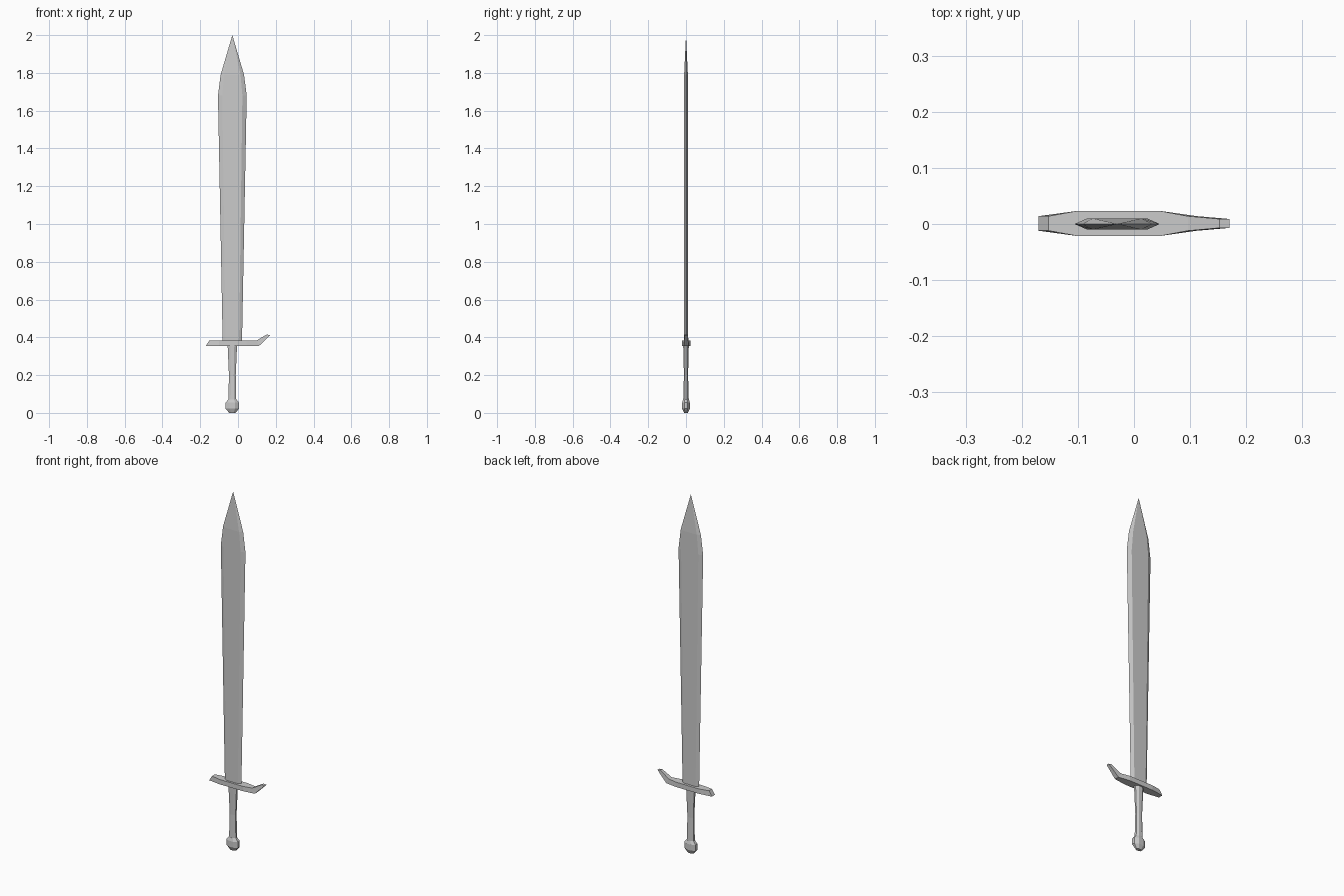
import bpy, bmesh, math

if "Cube" in bpy.data.objects:
    bpy.data.objects.remove(bpy.data.objects["Cube"])

CX = -0.03  # sword axis


def loft(name, rings, tip=None):
    """Skin a series of equal-count rings, capped or drawn to a tip."""
    bm = bmesh.new()
    vs = [[bm.verts.new(p) for p in r] for r in rings]
    n = len(vs[0])
    for a, b in zip(vs, vs[1:]):
        for i in range(n):
            j = (i + 1) % n
            bm.faces.new((a[i], a[j], b[j], b[i]))
    bm.faces.new(vs[0][::-1])
    if tip:
        t = bm.verts.new(tip)
        for i in range(n):
            bm.faces.new((vs[-1][i], vs[-1][(i + 1) % n], t))
    else:
        bm.faces.new(vs[-1])
    bmesh.ops.recalc_face_normals(bm, faces=bm.faces)
    me = bpy.data.meshes.new(name)
    bm.to_mesh(me)
    bm.free()
    ob = bpy.data.objects.new(name, me)
    bpy.context.collection.objects.link(ob)
    return ob


# Blade: flat hexagonal section with bevelled edges
def blade_ring(z, w, t=0.01):
    f = w * 0.7
    return [(CX + x, y, z) for x, y in
            ((w, 0), (f, t), (-f, t), (-w, 0), (-f, -t), (f, -t))]


loft("blade", [blade_ring(0.37, 0.051), blade_ring(1.68, 0.076),
               blade_ring(1.79, 0.062)], tip=(CX, 0, 2.0))

# Crossguard: sections along x as (bottom x, bottom z, top x, top z, half depth)
guard = [(-0.170, 0.355, -0.152, 0.383, 0.013),
         (-0.100, 0.355, -0.100, 0.382, 0.0225),
         (0.045, 0.355, 0.045, 0.382, 0.0225),
         (0.112, 0.355, 0.096, 0.382, 0.013),
         (0.170, 0.412, 0.152, 0.415, 0.008)]
loft("crossguard", [[(bx, 0.001 - d, bz), (bx, 0.001 + d, bz),
                     (tx, 0.001 + d, tz), (tx, 0.001 - d, tz)]
                    for bx, bz, tx, tz, d in guard])


# Grip and pommel: octagonal sections, slimmer front to back
def oct_ring(z, w, d):
    k = 1 / math.cos(math.pi / 8)
    angles = [math.pi / 8 + i * math.pi / 4 for i in range(8)]
    return [(CX + w * k * math.cos(a), d * k * math.sin(a), z) for a in angles]


loft("grip", [oct_ring(0.06, 0.021, 0.015), oct_ring(0.20, 0.018, 0.011),
              oct_ring(0.36, 0.025, 0.015)])
loft("pommel", [oct_ring(0.0, 0.017, 0.009), oct_ring(0.022, 0.035, 0.02),
                oct_ring(0.055, 0.035, 0.02), oct_ring(0.072, 0.021, 0.015)])
